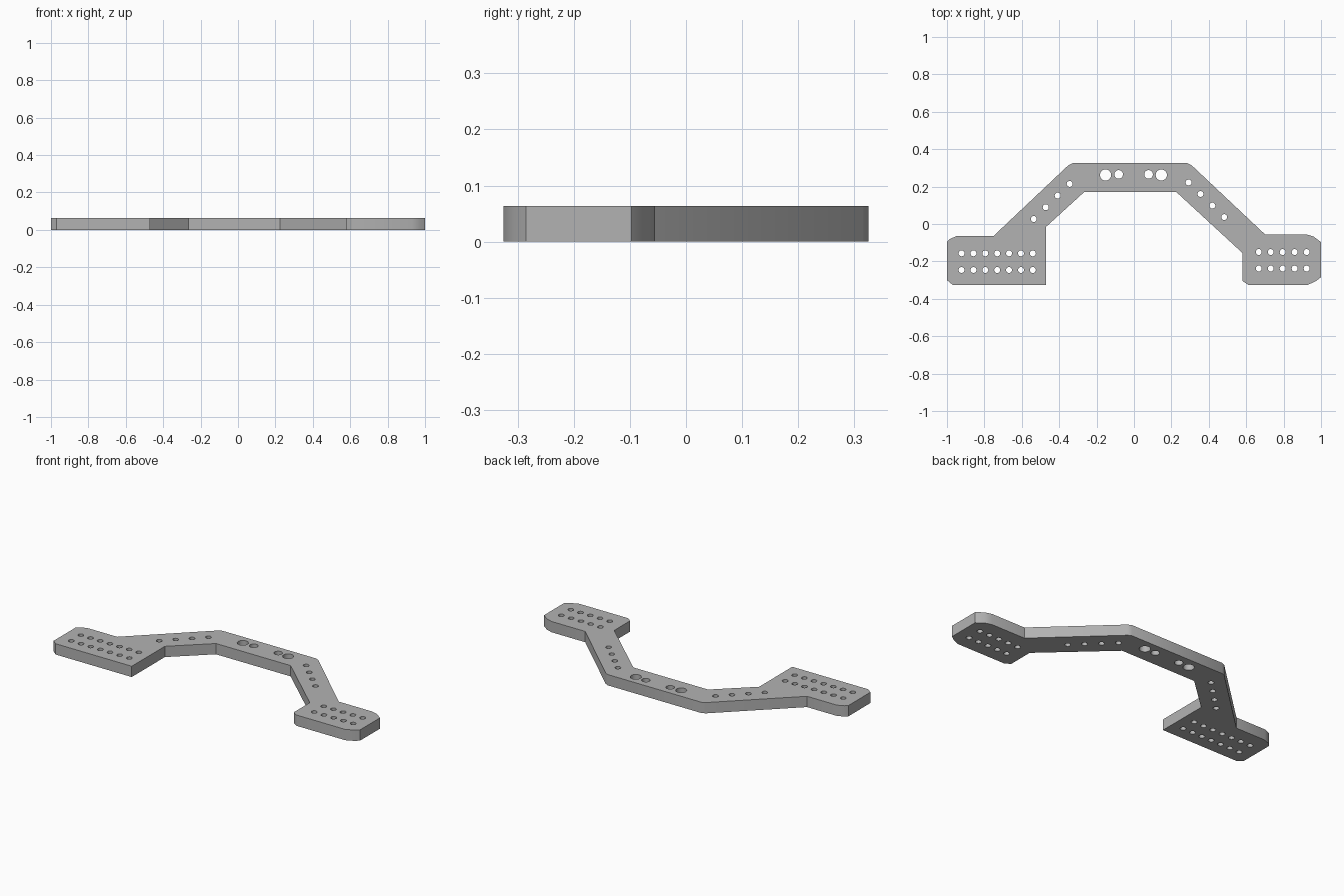
import bpy
import math

cube = bpy.data.objects.get("Cube")
if cube:
    bpy.data.objects.remove(cube, do_unlink=True)

THICK = 0.064

grey = bpy.data.materials.new("plain grey")
grey.use_nodes = True
colour = (0.45, 0.45, 0.45, 1)
grey.diffuse_color = colour
grey.node_tree.nodes["Principled BSDF"].inputs["Base Color"].default_value = colour

profile = bpy.data.curves.new("bracket_profile", "CURVE")
profile.dimensions = "2D"
profile.fill_mode = "BOTH"
profile.extrude = THICK / 2


def add_loop(points):
    spline = profile.splines.new("POLY")
    spline.points.add(len(points) - 1)
    for p, (x, y) in zip(spline.points, points):
        p.co = (x, y, 0, 1)
    spline.use_cyclic_u = True


def add_hole(x, y, r=0.016, sides=20):
    turn = 2 * math.pi / sides
    add_loop([(x + r * math.cos(i * turn), y + r * math.sin(i * turn)) for i in range(sides)])


# Outline: left plate, arms and bridge, right plate, inner edge
add_loop([
    (-1, -.30), (-1, -.095), (-.985, -.08), (-.945, -.063), (-.75, -.063),
    (-.35, .315), (-.328, .325), (.285, .325), (.307, .315),
    (.70, -.055), (.92, -.055), (.96, -.067), (1, -.097),
    (1, -.285), (.97, -.307), (.93, -.325), (.61, -.325), (.58, -.305),
    (.58, -.155), (.225, .172), (-.265, .172), (-.47, -.015),
    (-.47, -.325), (-.97, -.325),
])

# Two rows of holes in each end plate
for y in (-.157, -.246):
    for i in range(7):
        add_hole(-.922 + i * .0635, y)
for y in (-.15, -.238):
    for i in range(5):
        add_hole(.667 + i * .064, y)

# Holes along the sloping arms
for i in range(4):
    add_hole(-.536 + i * .064, .027 + i * .0625)
    add_hole(.292 + i * .0635, .222 - i * .0617)

# Large and medium holes in the bridge
for side in (-1, 1):
    add_hole(side * .149 - .003, .262, .03, 28)
    add_hole(side * .08 - .002, .265, .023, 28)

# Turn the filled profile into a solid plate resting on the ground
curve_object = bpy.data.objects.new("profile_helper", profile)
mesh = bpy.data.meshes.new_from_object(curve_object)
bpy.data.objects.remove(curve_object)
for v in mesh.vertices:
    v.co.z += THICK / 2
mesh.materials.clear()
mesh.materials.append(grey)

bracket = bpy.data.objects.new("drilled_bracket", mesh)
bpy.context.collection.objects.link(bracket)
bpy.context.view_layer.objects.active = bracket
bracket.select_set(True)
bpy.ops.object.mode_set(mode="EDIT")
bpy.ops.mesh.select_all(action="SELECT")
bpy.ops.mesh.remove_doubles(threshold=0.0001)
bpy.ops.mesh.normals_make_consistent(inside=False)
bpy.ops.object.mode_set(mode="OBJECT")
bpy.ops.object.shade_smooth_by_angle(angle=math.radians(30))
